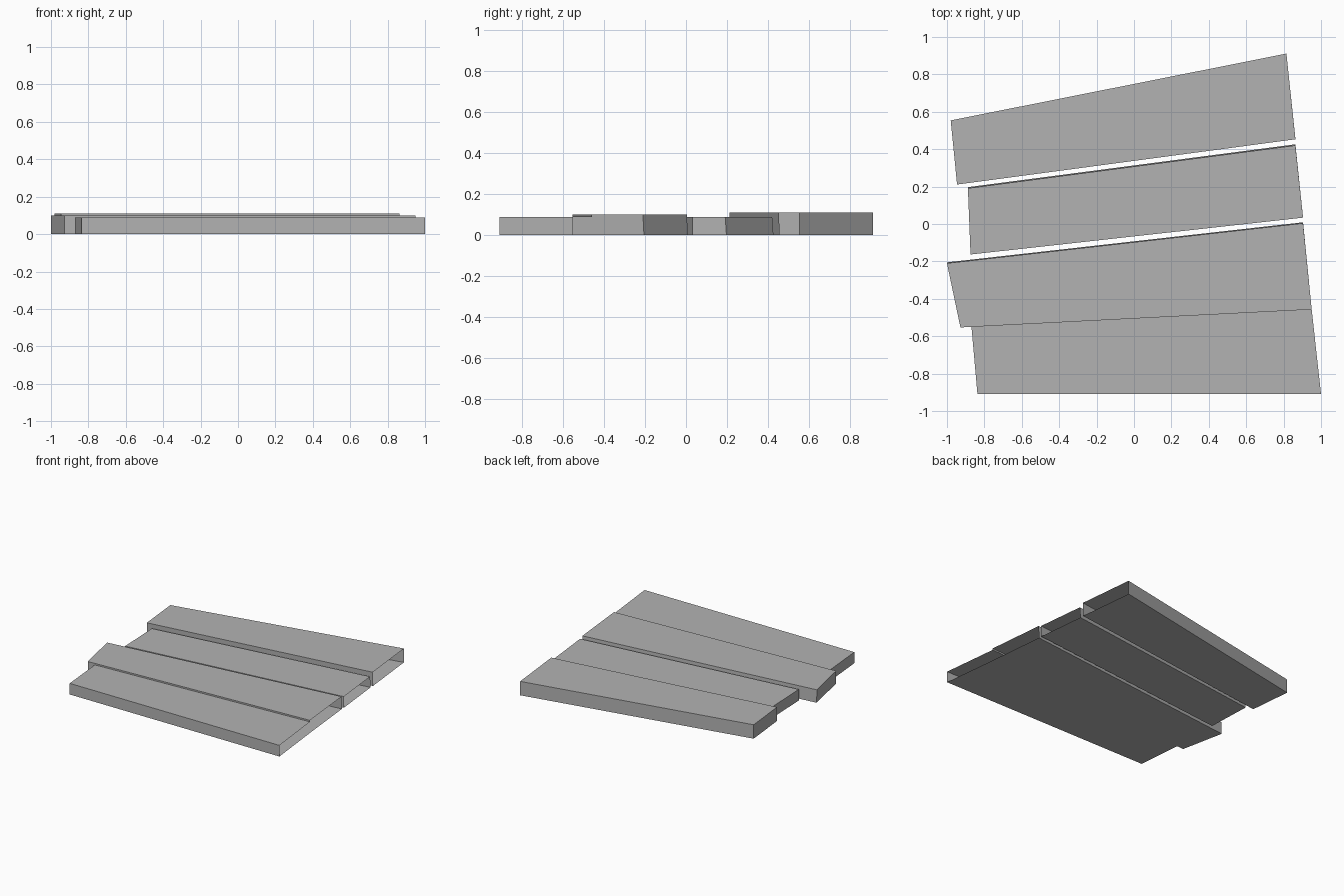
import bpy
import bmesh

if "Cube" in bpy.data.objects:
    bpy.data.objects.remove(bpy.data.objects["Cube"], do_unlink=True)

grey = bpy.data.materials.new("plain_grey")
grey.use_nodes = True
colour = (0.45, 0.45, 0.45, 1)
grey.diffuse_color = colour
grey.node_tree.nodes["Principled BSDF"].inputs["Base Color"].default_value = colour

OPEN = None  # marks an outline edge that has no wall


def plank(name, outline, height, walls, lean=None):
    """Hollow plank: top, bottom, and one wall per outline edge.

    walls gives each wall's lower height, lean shifts each bottom corner in y.
    """
    lean = lean or [0] * len(outline)
    bm = bmesh.new()
    top = [bm.verts.new((x, y, height)) for x, y in outline]
    bottom = [bm.verts.new((x, y + dy, 0)) for (x, y), dy in zip(outline, lean)]
    bm.faces.new(top)
    bm.faces.new(bottom[::-1])
    for i, base in enumerate(walls):
        j = (i + 1) % len(outline)
        if base is OPEN:
            continue
        low = [bottom[i], bottom[j]]
        if base > 0:
            low = [bm.verts.new((*outline[k], base)) for k in (i, j)]
        bm.faces.new((low[0], low[1], top[j], top[i]))
    mesh = bpy.data.meshes.new(name)
    bm.to_mesh(mesh)
    bm.free()
    mesh.materials.append(grey)
    bpy.context.collection.objects.link(bpy.data.objects.new(name, mesh))


LOW, MID, HIGH = 0.088, 0.1, 0.11
notch = (-0.869, -0.55)       # where the two front planks meet on one side
seam_end = (0.95, -0.457)     # and on the open side

# Front plank, open into the plank behind it
plank("front_plank",
      [(-0.837, -0.91), (1, -0.91), seam_end, notch],
      LOW, [0, OPEN, OPEN, 0])

# Second plank, with a shallow step above the front plank
plank("second_plank",
      [(-0.928, -0.553), notch, seam_end, (0.904, 0.004), (-1, -0.21)],
      MID, [0, LOW, OPEN, 0, 0], lean=[0, 0, 0, 0.005, 0.005])

# Third plank, separate and lower
plank("third_plank",
      [(-0.874, -0.163), (0.904, 0.034), (0.863, 0.42), (-0.888, 0.191)],
      LOW, [0, OPEN, 0, 0], lean=[0, 0, 0.006, 0.006])

# Rear plank, the highest one
plank("rear_plank",
      [(-0.946, 0.211), (0.863, 0.453), (0.815, 0.911), (-0.98, 0.554)],
      HIGH, [0, OPEN, 0, 0], lean=[0.003, 0.003, 0, 0])
